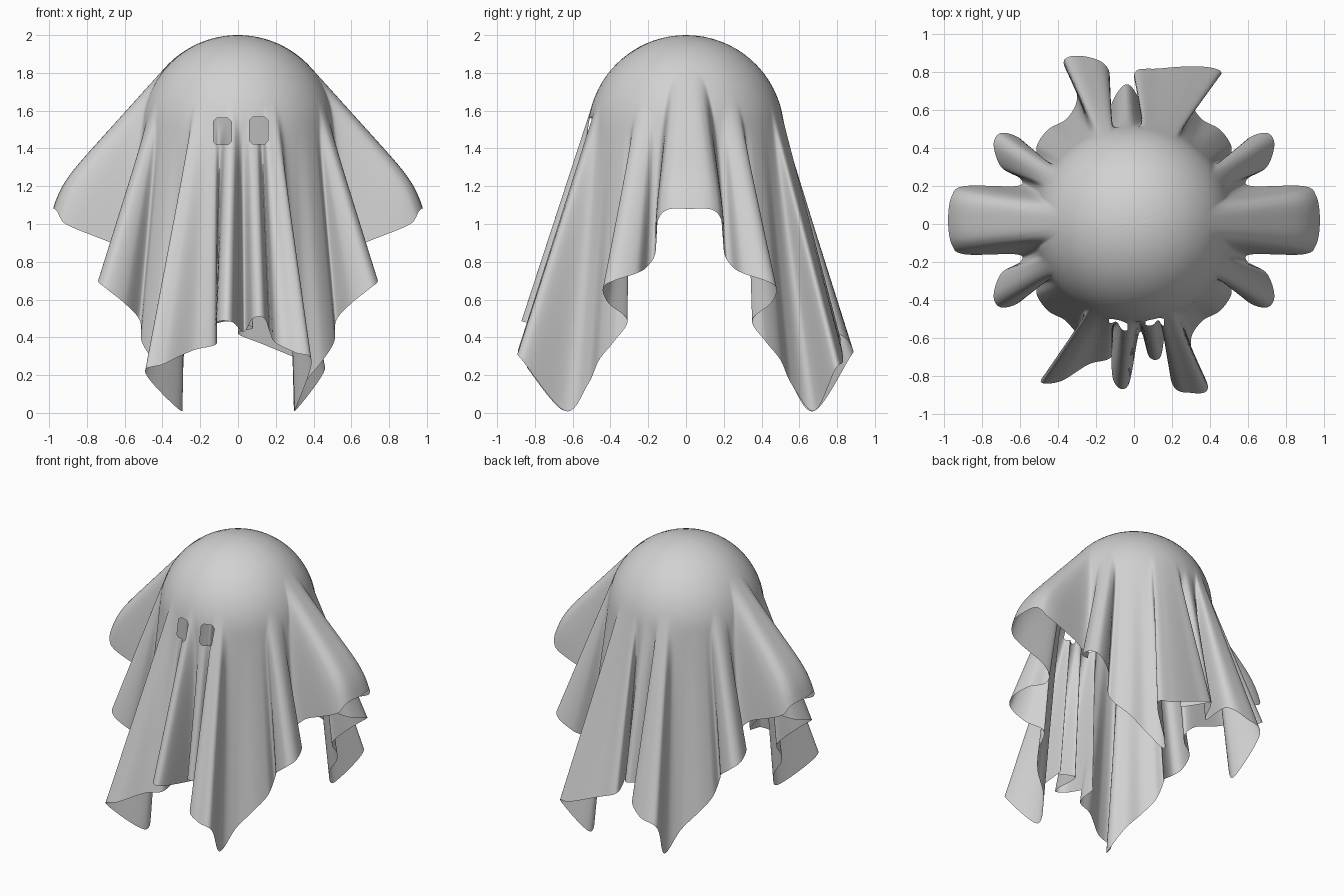
import bpy, bmesh, math
from mathutils import Vector

default = bpy.data.objects.get("Cube")
if default:
    bpy.data.objects.remove(default, do_unlink=True)

RADIUS, CENTRE_Z = 0.52, 1.48      # head under the sheet
STEPS = 10                         # columns per hem point
DOME_ROWS, SKIRT_ROWS = 16, 36
CURL = 0.09                        # droop at the tip of each raised arm

# Hem from the middle of a raised arm to a hanging corner, in hundredths
quarter = [(98, 0, 117), (96, 13, 116), (89, 18, 106), (62, 18, 86), (60, 22, 78),
           (70, 28, 74), (74, 40, 70), (70, 46, 66), (60, 43, 58), (52, 33, 49),
           (51, 40, 38), (45, 48, 28), (35, 54, 15), (30, 66, 1)]
# Hem between the two back corners, and between the two front corners
back = [(46, 79, 23), (36, 83, 27), (14, 82, 36), (0, 79, 42), (8, 57, 45), (-2, 73, 48),
        (-9, 69, 48), (-16, 55, 45), (-13, 80, 42), (-24, 88, 34), (-37, 86, 28)]
front = [(-49, -82, 21), (-39, -83, 26), (-24, -74, 33), (-12, -70, 36), (-12, -57, 40),
         (-11, -82, 48), (-3, -85, 48), (3, -57, 43), (8, -70, 50), (14, -70, 50),
         (17, -56, 42), (20, -84, 37), (30, -89, 32), (39, -86, 27)]


def side(sx, sy):
    """The quarter hem mirrored into one quadrant."""
    return [(x * sx, y * sy + 2, z) for x, y, z in quarter]


def spline(points):
    """Closed smooth curve through the points."""
    n, result = len(points), []
    for i in range(n):
        a, b, c, d = (points[(i + k) % n] for k in (-1, 0, 1, 2))
        for s in range(STEPS):
            t = s / STEPS
            result.append(b + ((c - a) * t + (2 * a - 5 * b + 4 * c - d) * t ** 2
                               + (3 * b - a - 3 * c + d) * t ** 3) / 2)
    return result


def blur(values, width, turn=0.0):
    """Gaussian blur round a closed loop; turn is what one lap adds."""
    n, reach = len(values), int(width * 3)
    weights = {k: math.exp(-(k / width) ** 2 / 2) for k in range(-reach, reach + 1)}
    total = sum(weights.values())
    return [sum(w * (values[(i + k) % n] + turn * ((i + k) // n))
                for k, w in weights.items()) / total for i in range(n)]


loop = (side(1, 1) + back + side(-1, 1)[::-1] + side(-1, -1)[1:]
        + front + side(1, -1)[:0:-1])
hem = spline([Vector(p) / 100 for p in loop])
for p in hem:
    p.z = max(p.z, 0.0)

# Spread the folds evenly where they gather on the head
azimuth = []
for p in hem:
    a = math.atan2(p.y, p.x)
    if azimuth:
        a += math.tau * round((azimuth[-1] - a) / math.tau)
    azimuth.append(a)
gather = blur(azimuth, STEPS * 1.3, math.tau)

# Height on the head where each taut strip of cloth leaves it
leave = []
for p, a, g in zip(hem, azimuth, gather):
    out, drop = math.hypot(p.x, p.y) * math.cos(a - g), p.z - CENTRE_Z
    leave.append(math.atan2(drop, out) + math.acos(RADIUS / math.hypot(out, drop)))
leave = blur(leave, STEPS * 0.4)


def on_head(a, e):
    return Vector((RADIUS * math.cos(e) * math.cos(a), RADIUS * math.cos(e) * math.sin(a),
                   CENTRE_Z + RADIUS * math.sin(e)))


def fall(start, end, t):
    """Point on a taut strip; strips on the arms curl down at the tip."""
    arm = min(max((end.z - 0.9) / 0.2, 0), 1)
    return start.lerp(end, t) - Vector((0, 0, CURL * arm * t ** 14))


# Sheet: rows over the head, then straight falls to the hem
bm = bmesh.new()
apex = bm.verts.new((0, 0, CENTRE_Z + RADIUS))
columns = []
for p, g, e in zip(hem, gather, leave):
    column = [on_head(g, math.pi / 2 + (e - math.pi / 2) * r / DOME_ROWS)
              for r in range(1, DOME_ROWS + 1)]
    start = column[-1]
    column += [fall(start, p, r / SKIRT_ROWS) for r in range(1, SKIRT_ROWS + 1)]
    columns.append([bm.verts.new(v) for v in column])
for i, left in enumerate(columns):
    right = columns[(i + 1) % len(columns)]
    bm.faces.new((apex, left[0], right[0]))
    for r in range(len(left) - 1):
        bm.faces.new((left[r], left[r + 1], right[r + 1], right[r]))


# Eye holes: cut along a rectangle with clipped corners, then open it
def cut_eye(cx, cz, w, h, clip=0.018):
    corner = [(w, clip - h), (w, h - clip), (w - clip, h), (clip - w, h),
              (-w, h - clip), (-w, clip - h), (clip - w, -h), (w - clip, -h)]
    planes = []
    for (x, z), (u, v) in zip(corner, corner[1:] + corner[:1]):
        planes.append((Vector((cx + x, 0, cz + z)), Vector((v - z, 0, x - u)).normalized()))

    def near(f):
        c = f.calc_center_median()
        return c.y < 0 and abs(c.x - cx) < w * 2 and abs(c.z - cz) < h * 2

    for co, no in planes:
        faces = [f for f in bm.faces if near(f)]
        geom = set(faces)
        for f in faces:
            geom.update(f.edges)
            geom.update(f.verts)
        bmesh.ops.bisect_plane(bm, geom=list(geom), plane_co=co, plane_no=no, dist=1e-5)
    hole = [f for f in bm.faces if near(f) and
            all((f.calc_center_median() - co).dot(no) < 0 for co, no in planes)]
    bmesh.ops.delete(bm, geom=hole, context='FACES')


cut_eye(-0.083, 1.49, 0.048, 0.07)
cut_eye(0.11, 1.495, 0.049, 0.072)

mesh = bpy.data.meshes.new("draped_sheet")
bm.to_mesh(mesh)
bm.free()
mesh.shade_smooth()

# Cloth colour
cloth = bpy.data.materials.new("pale_grey_cloth")
cloth.use_nodes = True
colour = (0.64, 0.64, 0.64, 1)
cloth.diffuse_color = colour
cloth.node_tree.nodes["Principled BSDF"].inputs["Base Color"].default_value = colour
mesh.materials.append(cloth)

sheet = bpy.data.objects.new("draped_sheet", mesh)
bpy.context.scene.collection.objects.link(sheet)
